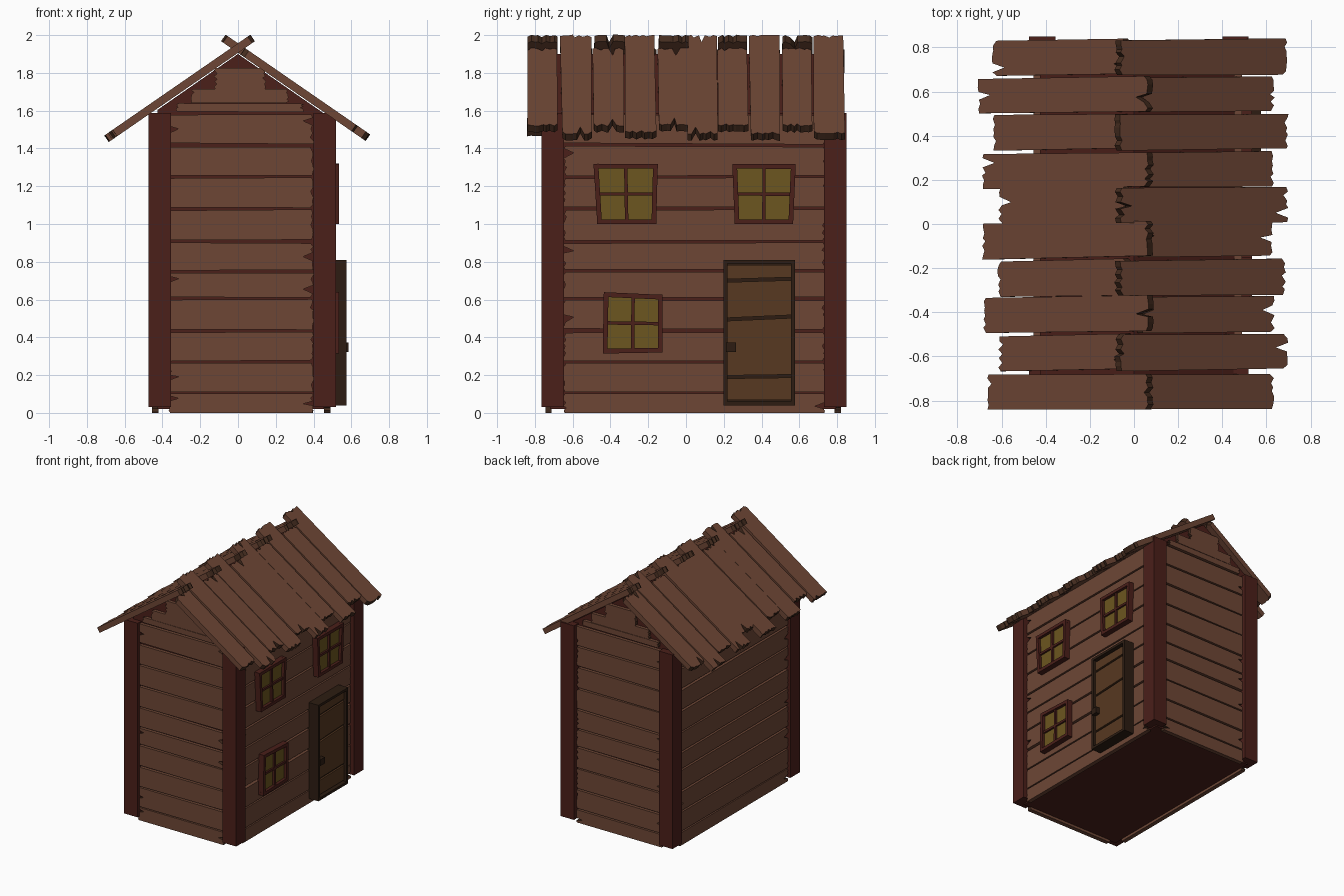
import bpy, bmesh, math, random
from mathutils import Vector as V

if "Cube" in bpy.data.objects:
    bpy.data.objects.remove(bpy.data.objects["Cube"])

random.seed(4)


def material(name, rgb):
    m = bpy.data.materials.new(name)
    m.diffuse_color = (*rgb, 1)
    m.use_nodes = True
    m.node_tree.nodes["Principled BSDF"].inputs["Base Color"].default_value = m.diffuse_color
    return m


WOOD = material("plank_wood", (0.155, 0.062, 0.036))
END = material("plank_end", (0.06, 0.026, 0.014))
RED = material("dark_red_wood", (0.07, 0.014, 0.010))
GLASS = material("window_glass", (0.15, 0.092, 0.014))
DARK = material("door_frame_wood", (0.026, 0.012, 0.006))
DOOR = material("door_wood", (0.095, 0.04, 0.015))


def prism(bm, pts, offset, mat=0):
    """Extrude a closed 3D outline along an offset vector; returns side faces."""
    a = [bm.verts.new(p) for p in pts]
    b = [bm.verts.new(V(p) + V(offset)) for p in pts]
    n = len(a)
    sides = [bm.faces.new((a[i], a[(i + 1) % n], b[(i + 1) % n], b[i])) for i in range(n)]
    for f in sides + [bm.faces.new(a), bm.faces.new(b)]:
        f.material_index = mat
    return sides


def finish(bm, name, *mats):
    bmesh.ops.recalc_face_normals(bm, faces=bm.faces)
    me = bpy.data.meshes.new(name)
    bm.to_mesh(me)
    bm.free()
    ob = bpy.data.objects.new(name, me)
    bpy.context.collection.objects.link(ob)
    for m in mats:
        me.materials.append(m)
    return ob


def box(name, lo, hi, mat):
    bm = bmesh.new()
    prism(bm, [(lo[0], lo[1], lo[2]), (hi[0], lo[1], lo[2]), (hi[0], hi[1], lo[2]), (lo[0], hi[1], lo[2])],
          (0, 0, hi[2] - lo[2]))
    return finish(bm, name, mat)


def ragged(w, steps, depth, crack):
    """(width position, cut depth) pairs of a splintered board end."""
    pts = []
    for i in range(steps + 1):
        t = i / steps
        if 0 < i < steps:
            t += random.uniform(-0.3, 0.3) / steps
        pts.append((t, random.uniform(0, depth) * (0.3 if i % 2 else 1)))
    if crack:
        i = random.randrange(2, steps - 1)
        pts[i] = (pts[i][0], crack)
    return pts


def plank(bm, o, u, v, n, a, b, lo, hi, thick, depth, crack=0.0, skew=0.0, wob=0.004):
    """Board on plane (o,u,v), spanning a..b along u and lo..hi along v."""
    o, u, v, n = V(o), V(u), V(v), V(n)
    l0, l1 = lo + random.uniform(0, wob), lo + random.uniform(0, wob) + skew
    h0, h1 = hi - random.uniform(0, wob), hi - random.uniform(0, wob) + skew
    steps = 8
    far = [(b - d, l1 + (h1 - l1) * t) for t, d in ragged(h1 - l1, steps, depth, crack if random.random() < .3 else 0)]
    near = [(a + d, l0 + (h0 - l0) * t) for t, d in ragged(h0 - l0, steps, depth, crack if random.random() < .5 else 0)]
    outline = far + near[::-1]
    sides = prism(bm, [o + u * p + v * q for p, q in outline], n * -thick)
    for i, f in enumerate(sides):
        if i not in (steps, 2 * steps + 1):
            f.material_index = 1


# Core of the house behind the boards, with gable ends
bm = bmesh.new()
prism(bm, [(-.425, -.72, .02), (.455, -.72, .02), (.455, -.72, 1.585), (0, -.72, 1.9), (-.425, -.72, 1.605)],
      (0, 1.515, 0))
finish(bm, "house_core", RED)

# Horizontal wall boards
ROWS = [0, .105, .268, .435, .605, .75, .907, 1.08, 1.25, 1.418, 1.585]
Z = (0, 0, 1)
walls = {
    "front_wall_boards": ((0, -.745, 0), (1, 0, 0), (0, -1, 0), -.37, .40),
    "back_wall_boards": ((0, .82, 0), (1, 0, 0), (0, 1, 0), -.37, .40),
    "left_wall_boards": ((-.455, 0, 0), (0, 1, 0), (-1, 0, 0), -.65, .738),
    "right_wall_boards": ((.49, 0, 0), (0, 1, 0), (1, 0, 0), -.65, .738),
}
for name, (o, u, n, a, b) in walls.items():
    bm = bmesh.new()
    for lo, hi in zip(ROWS, ROWS[1:]):
        plank(bm, o, u, Z, n, a, b, lo if lo == 0 else lo + .003, hi - .003, .034, .018, .055,
              wob=0 if lo == 0 else .008)
    if u[0]:
        plank(bm, o, u, Z, n, -.33, .35, 1.592, 1.64, .034, .02)
        plank(bm, o, u, Z, n, -.25, .27, 1.64, 1.715, .034, .02, wob=0)
        plank(bm, o, u, Z, n, -.13, .15, 1.715, 1.825, .034, .02, wob=0)
    finish(bm, name, WOOD, END)

# Corner posts
for side, x in (("left", -.475), ("right", .40)):
    for end, y in (("front", -.765), ("back", .73)):
        box(f"{end}_{side}_post", (x, y, .03), (x + .12, y + .12, 1.588), RED)

# Roof boards: (y low, y high, ridge x, eave x) per row, mirrored slope per side
ANG = math.atan(.69)
C, S = math.cos(ANG), math.sin(ANG)
LOWS = [-.845, -.668, -.495, -.33, -.155, 0, .16, .332, .50, .672]
EAVES = {-1: [.665, .615, .685, .62, .69, .615, .69, .64, .71, .645],
         1: [.635, .70, .64, .69, .63, .70, .635, .70, .64, .695]}
for s, name in ((-1, "left_roof_boards"), (1, "right_roof_boards")):
    bm = bmesh.new()
    for i, lo in enumerate(LOWS):
        long_ridge = (i % 2 == 0) == (s < 0)
        ridge = -.066 if long_ridge else .035
        # ridge-crossing boards sit alternately left over right
        skew = (-.015 if s < 0 else .008) * random.uniform(.5, 1)
        if i == 0:
            skew = 0
        plank(bm, (0, 0, 1.957), (s * C, 0, -S), (0, 1, 0), (s * S, 0, C),
              ridge / C, EAVES[s][i] / C, lo - (skew if s < 0 else 0) * .5, lo + .168 - (skew if s < 0 else 0) * .5,
              .042, .028, .07, skew, .008)
    finish(bm, name, WOOD, END)


def bar(bm, p, q, w, x0, x1, mat):
    """Straight bar on the right wall between two (y, z) points."""
    p, q = V(p), V(q)
    d = (q - p).normalized()
    k = V((-d.y, d.x)) * w / 2
    p, q = p - d * w / 2, q + d * w / 2
    prism(bm, [(x0, *c) for c in (p + k, q + k, q - k, p - k)], (x1 - x0, 0, 0), mat)


# Crooked windows on the right wall
windows = {
    "upper_front_window": [(-.458, 1.012), (-.17, 1.012), (-.162, 1.306), (-.476, 1.306)],
    "upper_back_window": [(.27, 1.012), (.555, 1.012), (.568, 1.304), (.258, 1.306)],
    "lower_front_window": [(-.428, .327), (-.137, .332), (-.137, .613), (-.423, .626)],
}
for name, c in windows.items():
    c = [V(p) for p in c]
    bm = bmesh.new()
    prism(bm, [(.48, *p) for p in c], (.032, 0, 0), 1)
    mid = [(c[i] + c[(i + 1) % 4]) / 2 for i in range(4)]
    for i in range(4):
        bar(bm, c[i], c[(i + 1) % 4], .025, .48, .535, 0)
    bar(bm, mid[0], mid[2], .018, .49, .528, 0)
    bar(bm, mid[1], mid[3], .018, .49, .526, 0)
    finish(bm, name, RED, GLASS)

# Door: dark frame and backing, brown boards, handle
bm = bmesh.new()
corners = [(.209, .049), (.566, .049), (.566, .80), (.209, .80)]
for i in range(4):
    bar(bm, corners[i], corners[(i + 1) % 4], .02, .48, .575, 0)
prism(bm, [(.48, *p) for p in corners], (.058, 0, 0), 0)
finish(bm, "door_frame", DARK)

bm = bmesh.new()
edges = [(.06, .06), (.19, .195), (.495, .51), (.70, .71), (.79, .79)]
for (l0, l1), (h0, h1) in zip(edges, edges[1:]):
    g = .008
    prism(bm, [(.53, .219, l0 + g), (.53, .556, l1 + g), (.53, .556, h1 - g), (.53, .219, h0 - g)], (.022, 0, 0))
finish(bm, "door_boards", DOOR)
box("door_handle", (.54, .212, .322), (.586, .265, .372), DARK)
